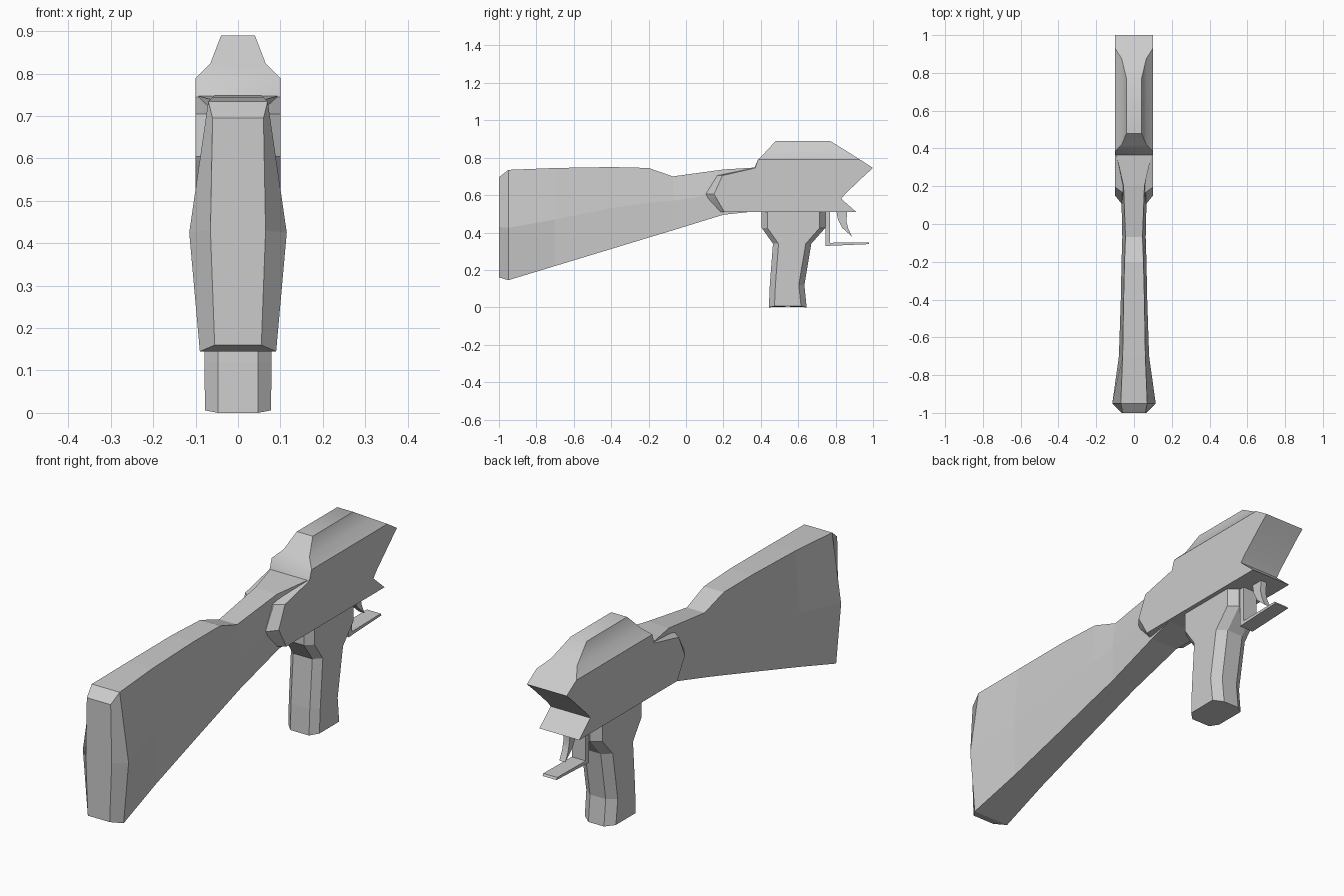
import bpy, bmesh, math

if "Cube" in bpy.data.objects:
    bpy.data.objects.remove(bpy.data.objects["Cube"])


def loft(name, rings, smooth=None):
    """Skin a list of equal-length closed rings and cap both ends."""
    bm = bmesh.new()
    loops = [[bm.verts.new(p) for p in ring] for ring in rings]
    n = len(loops[0])
    for a, b in zip(loops, loops[1:]):
        for i in range(n):
            j = (i + 1) % n
            bm.faces.new((a[i], a[j], b[j], b[i]))
    bm.faces.new(loops[0][::-1])
    bm.faces.new(loops[-1])
    bmesh.ops.remove_doubles(bm, verts=bm.verts[:], dist=1e-5)
    bmesh.ops.recalc_face_normals(bm, faces=bm.faces[:])
    mesh = bpy.data.meshes.new(name)
    bm.to_mesh(mesh)
    bm.free()
    obj = bpy.data.objects.new(name, mesh)
    bpy.context.collection.objects.link(obj)
    if smooth:
        bpy.context.view_layer.objects.active = obj
        obj.select_set(True)
        bpy.ops.object.shade_smooth_by_angle(angle=math.radians(smooth))
        obj.select_set(False)
    return obj


def mirrored(half):
    """Close a ring from its +x half."""
    return half + [(-x, y, z) for x, y, z in reversed(half)]


def plate(name, profile, half_width, smooth=None):
    """Extrude a (y, z) outline symmetrically along x."""
    return loft(name, [[(x, y, z) for y, z in profile] for x in (-half_width, half_width)], smooth)


# Shoulder stock: y, top z / half width, middle z / half width, bottom z / half width
stock = [
    (-1.00, .695, .06, .430, .065, .160, .055),
    (-.95, .735, .07, .425, .115, .145, .090),
    (-.70, .745, .06, .470, .080, .221, .075),
    (-.40, .750, .055, .530, .070, .312, .067),
    (-.20, .745, .05, .560, .066, .373, .063),
    (-.07, .700, .045, .570, .062, .412, .060),
    (.20, .737, .055, .610, .068, .495, .068),
    (.38, .748, .096, .630, .096, .514, .096),
]
loft("stock", [mirrored([(wt, y, zt), (wm, y, zm), (wb, y, zb)])
               for y, zt, wt, zm, wm, zb, wb in stock])

# Receiver: z, half width, front y, rear y, bevelled rear y / half width
receiver = [
    (.510, .10, .91, .205, .185, .068),
    (.580, .10, .83, .165, .120, .066),
    (.605, .10, .85, .150, .105, .064),
    (.705, .10, .955, .195, .168, .062),
    (.745, .10, 1.0, .370, .365, .096),
    (.790, .10, .93, .385, .385, .095),
    (.825, .065, .875, .42, .42, .060),
    (.890, .04, .77, .48, .48, .035),
]
loft("receiver", [mirrored([(w, yf, z), (w, yr, z), (wb, yb, z)])
                  for z, w, yf, yr, yb, wb in receiver], 35)

# Pistol grip: z, rear y, front y, half width
grip = [
    (.520, .405, .745, .080),
    (.425, .405, .745, .080),
    (.340, .465, .670, .080),
    (.120, .448, .633, .079),
    (.005, .443, .645, .078),
]
rings = [mirrored([(w * .6, yr, z), (w, yr + .03, z), (w, yf - .03, z), (w * .5, yf, z)])
         for z, yr, yf, w in grip]
rings[-1] = [(x, y, 0 if abs(x) < .05 else .006) for x, y, z in rings[-1]]
loft("pistol_grip", rings)

# Trigger guard bracket
plate("trigger_guard", [(.745, .52), (.77, .52), (.77, .345), (.975, .348),
                        (.98, .338), (.745, .328)], .035)

# Curved trigger
plate("trigger", [(.803, .52), (.812, .47), (.835, .425), (.888, .378),
                  (.868, .42), (.858, .46), (.862, .52)], .015, 40)
